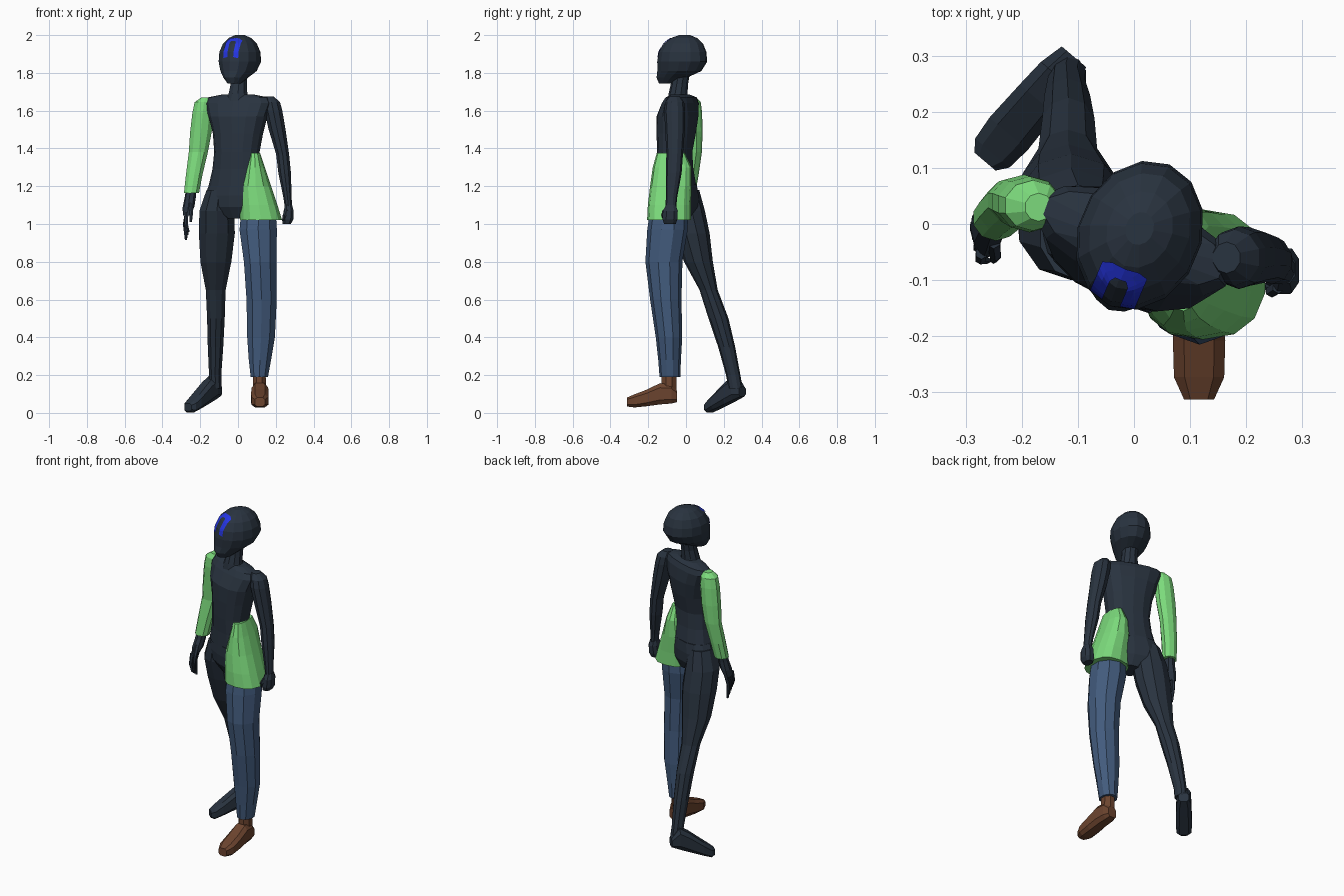
import bpy, bmesh, math
from mathutils import Vector
from mathutils.bvhtree import BVHTree


def material(name, rgb):
    m = bpy.data.materials.new(name)
    m.diffuse_color = (*rgb, 1)
    return m


DARK = material("dark slate", (0.022, 0.033, 0.05))
GREEN = material("light green", (0.2, 0.7, 0.2))
DENIM = material("denim blue", (0.055, 0.105, 0.205))
BROWN = material("shoe brown", (0.15, 0.058, 0.028))
BLUE = material("bright blue", (0.018, 0.035, 0.75))


def finish(bm, name, mat):
    bmesh.ops.recalc_face_normals(bm, faces=bm.faces[:])
    me = bpy.data.meshes.new(name)
    bm.to_mesh(me)
    bm.free()
    me.materials.append(mat)
    ob = bpy.data.objects.new(name, me)
    bpy.context.collection.objects.link(ob)
    return ob


def skin(name, rings, mat):
    """Join a list of point rings into a capped, flat-faced tube."""
    bm = bmesh.new()
    vs = [[bm.verts.new(p) for p in r] for r in rings]
    n = len(vs[0])
    for a, b in zip(vs, vs[1:]):
        for i in range(n):
            j = (i + 1) % n
            bm.faces.new((a[i], a[j], b[j], b[i]))
    bm.faces.new(vs[0])
    bm.faces.new(vs[-1])
    return finish(bm, name, mat)


def ring(c, u, v, n, p):
    pts = []
    for i in range(n):
        a = 2 * math.pi * (i + 0.5) / n
        s, t = math.cos(a), math.sin(a)
        pts.append(Vector(c) + u * math.copysign(abs(s) ** (2 / p), s)
                   + v * math.copysign(abs(t) ** (2 / p), t))
    return pts


def body(name, sections, mat, n=10, yaw=0, p=2.0):
    """Level rings (x, y, z, half width, half depth), turned by yaw."""
    a = math.radians(yaw)
    u, v = Vector((math.cos(a), math.sin(a), 0)), Vector((-math.sin(a), math.cos(a), 0))
    return skin(name, [ring((x, y, z), u * rx, v * ry, n, p)
                       for x, y, z, rx, ry in sections], mat)


def foot(name, heel, direction, sections, mat):
    """Upright rings (distance, low z, high z, half width) from heel to toe."""
    d = Vector((*direction, 0)).normalized()
    side, up = Vector((-d.y, d.x, 0)), Vector((0, 0, 1))
    rings = []
    for s, lo, hi, w in sections:
        c = Vector((*heel, (lo + hi) / 2)) + d * s
        rings.append(ring(c, side * w, up * (hi - lo) / 2, 8, 3.2))
    return skin(name, rings, mat)


# head, turned a little to one side, and neck
head = body("head", [
    (-0.02, -0.10, 1.745, 0.035, 0.045), (-0.012, -0.075, 1.775, 0.062, 0.085),
    (0.003, -0.035, 1.81, 0.092, 0.122), (0.01, -0.02, 1.86, 0.11, 0.137),
    (0.01, -0.018, 1.91, 0.107, 0.13), (0.01, -0.014, 1.955, 0.088, 0.108),
    (0.01, -0.01, 1.985, 0.058, 0.07), (0.01, -0.008, 2.0, 0.025, 0.03)],
    DARK, n=14, yaw=-23)
body("neck", [(0, -0.04, 1.63, 0.075, 0.06), (0, -0.042, 1.69, 0.052, 0.05),
              (0.004, -0.035, 1.74, 0.045, 0.046), (0.004, -0.025, 1.8, 0.046, 0.046)], DARK)

# painted arch on the brow: a thin strip laid onto the head surface
mesh = head.data
tree = BVHTree.FromPolygons([v.co.copy() for v in mesh.vertices],
                            [list(f.vertices) for f in mesh.polygons])
yaw = math.radians(-23)
fwd = Vector((math.sin(yaw), -math.cos(yaw), 0))
side = Vector((math.cos(yaw), math.sin(yaw), 0))
out = (fwd + Vector((0, 0, 1))).normalized()
rise = (Vector((0, 0, 1)) - fwd).normalized()
mid = Vector((-0.026, -0.105, 1.93))


def arch(half, top, steps=8):
    pts = [(-half, -0.06 + (top - 0.012 + 0.06) * i / steps) for i in range(steps + 1)]
    pts += [(-half * 0.6, top), (0, top)]
    return pts + [(-x, w) for x, w in reversed(pts[:-1])]


def lay(uv):
    start = mid + side * uv[0] + rise * uv[1] + out * 0.3
    return tree.ray_cast(start, -out)[0] + out * 0.004


bm = bmesh.new()
rails = [[bm.verts.new(lay(q)) for q in arch(h, t)]
         for h, t in ((0.043, 0.058), (0.030, 0.045), (0.017, 0.032))]
for a, b in zip(rails, rails[1:]):
    for i in range(len(a) - 1):
        bm.faces.new((a[i], a[i + 1], b[i + 1], b[i]))
marking = finish(bm, "brow_marking", BLUE)
if sum((f.normal.dot(out) for f in marking.data.polygons)) < 0:
    marking.data.flip_normals()

# torso and pelvis, twisted with the stride
body("torso", [
    (-0.005, -0.05, 1.2, 0.155, 0.093), (-0.006, -0.056, 1.29, 0.132, 0.085),
    (-0.006, -0.06, 1.38, 0.122, 0.085), (0, -0.052, 1.48, 0.135, 0.095),
    (0, -0.045, 1.57, 0.16, 0.098), (0, -0.03, 1.64, 0.185, 0.075),
    (0, -0.025, 1.67, 0.17, 0.058), (0, -0.03, 1.685, 0.09, 0.04)],
    DARK, n=14, yaw=-20, p=2.3)
body("pelvis", [
    (0, -0.045, 1.03, 0.06, 0.06), (-0.01, -0.045, 1.09, 0.175, 0.09),
    (-0.01, -0.047, 1.15, 0.175, 0.095), (-0.005, -0.05, 1.21, 0.153, 0.092)],
    DARK, n=14, yaw=-24, p=2.3)

# flared half skirt of the jacket around the leading hip
body("jacket_skirt", [
    (0.122, -0.09, 1.02, 0.114, 0.116), (0.11, -0.088, 1.1, 0.101, 0.114),
    (0.094, -0.08, 1.2, 0.083, 0.11), (0.09, -0.073, 1.3, 0.053, 0.103),
    (0.088, -0.08, 1.375, 0.03, 0.075)], GREEN, n=14, p=2.4)

# sleeved arm with open hand
body("sleeve", [
    (-0.17, 0.03, 1.67, 0.025, 0.025), (-0.18, 0.033, 1.645, 0.052, 0.045),
    (-0.186, 0.035, 1.59, 0.058, 0.05), (-0.196, 0.04, 1.49, 0.06, 0.048),
    (-0.21, 0.042, 1.38, 0.053, 0.042), (-0.232, 0.025, 1.26, 0.046, 0.042),
    (-0.246, 0.01, 1.165, 0.042, 0.04)], GREEN)
body("open_palm", [
    (-0.248, 0.01, 1.18, 0.027, 0.028), (-0.253, 0.002, 1.14, 0.03, 0.03),
    (-0.262, -0.01, 1.09, 0.03, 0.04), (-0.272, -0.022, 1.045, 0.018, 0.042)],
    DARK, n=8, yaw=15)
for i in range(4):
    y = 0.008 - i * 0.02
    body(f"finger_{i + 1}", [
        (-0.272, y, 1.06, 0.011, 0.011), (-0.283 + i * 0.003, y - 0.01, 1.0, 0.01, 0.01),
        (-0.276 + i * 0.005, y - 0.013, 0.915 + i * 0.014, 0.006, 0.006)], DARK, n=6)
body("open_thumb", [(-0.25, -0.03, 1.11, 0.013, 0.014), (-0.247, -0.055, 1.06, 0.011, 0.011),
                    (-0.25, -0.064, 1.01, 0.007, 0.007)], DARK, n=6)

# bare arm with closed hand
body("bare_arm", [
    (0.165, -0.06, 1.675, 0.025, 0.028), (0.178, -0.06, 1.645, 0.047, 0.05),
    (0.187, -0.06, 1.6, 0.05, 0.056), (0.207, -0.058, 1.5, 0.047, 0.052),
    (0.236, -0.06, 1.37, 0.036, 0.044), (0.247, -0.065, 1.27, 0.035, 0.042),
    (0.262, -0.077, 1.14, 0.023, 0.03), (0.268, -0.08, 1.08, 0.02, 0.028)], DARK)
body("fist", [
    (0.268, -0.08, 1.1, 0.02, 0.027), (0.268, -0.083, 1.07, 0.028, 0.042),
    (0.264, -0.085, 1.025, 0.031, 0.042), (0.258, -0.085, 1.0, 0.023, 0.033)],
    DARK, n=8, p=2.6)
body("fist_thumb", [(0.258, -0.112, 1.075, 0.012, 0.012), (0.246, -0.12, 1.045, 0.012, 0.011),
                    (0.24, -0.11, 1.015, 0.008, 0.008)], DARK, n=6)

# leading leg in trousers, with shoe
body("trouser_leg", [
    (0.113, -0.085, 0.19, 0.048, 0.055), (0.116, -0.087, 0.28, 0.062, 0.06),
    (0.122, -0.09, 0.4, 0.077, 0.07), (0.125, -0.107, 0.6, 0.084, 0.083),
    (0.117, -0.117, 0.8, 0.09, 0.098), (0.107, -0.098, 0.97, 0.104, 0.107),
    (0.108, -0.09, 1.07, 0.095, 0.1)], DENIM)
body("shoe_ankle", [(0.114, -0.09, 0.1, 0.04, 0.045), (0.113, -0.09, 0.2, 0.036, 0.042)],
     BROWN, n=8)
foot("shoe", (0.116, -0.048), (0, -1), [
    (0, 0.055, 0.12, 0.03), (0.03, 0.047, 0.155, 0.042), (0.09, 0.042, 0.16, 0.046),
    (0.16, 0.033, 0.125, 0.049), (0.225, 0.027, 0.1, 0.047), (0.265, 0.033, 0.082, 0.028)],
    BROWN)

# trailing leg and bare foot
body("bare_leg", [
    (-0.118, 0.262, 0.13, 0.034, 0.038), (-0.121, 0.25, 0.2, 0.034, 0.038),
    (-0.119, 0.215, 0.35, 0.043, 0.045), (-0.117, 0.172, 0.5, 0.049, 0.053),
    (-0.118, 0.12, 0.65, 0.055, 0.048), (-0.117, 0.066, 0.8, 0.086, 0.076),
    (-0.112, 0.03, 0.95, 0.1, 0.095), (-0.112, 0.0, 1.07, 0.097, 0.1),
    (-0.1, -0.015, 1.18, 0.07, 0.085)], DARK)
foot("bare_foot", (-0.107, 0.298), (-0.14, -0.165), [
    (0, 0.085, 0.14, 0.03), (0.045, 0.066, 0.2, 0.041), (0.1, 0.045, 0.165, 0.044),
    (0.18, 0.016, 0.1, 0.047), (0.225, 0.0, 0.065, 0.042), (0.245, 0.008, 0.05, 0.026)],
    DARK)
